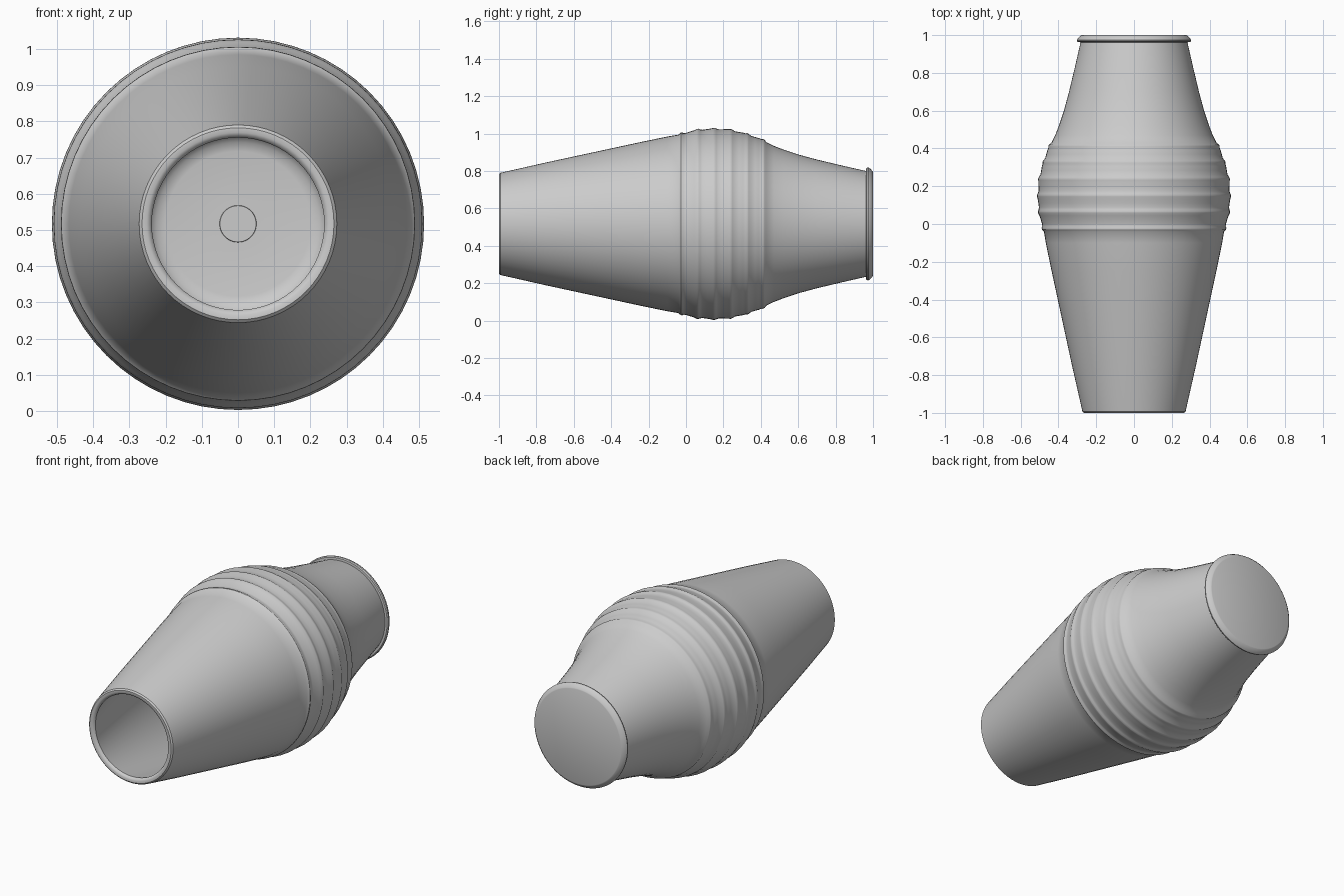
import bpy, bmesh, math

if "Cube" in bpy.data.objects:
    bpy.data.objects.remove(bpy.data.objects["Cube"])

SEGMENTS = 64
AXIS_Z = 0.517


def lathe(name, profile):
    """Revolve (y, radius) points about the lying axis; both ends close on the axis."""
    bm = bmesh.new()
    rings = []
    for y, r in profile:
        if r == 0:
            rings.append([bm.verts.new((0, y, AXIS_Z))])
        else:
            rings.append([bm.verts.new((r * math.cos(a), y, AXIS_Z + r * math.sin(a)))
                          for a in (2 * math.pi * i / SEGMENTS for i in range(SEGMENTS))])
    for a, b in zip(rings, rings[1:]):
        for i in range(SEGMENTS):
            j = (i + 1) % SEGMENTS
            if len(a) == 1:
                bm.faces.new((a[0], b[i], b[j]))
            elif len(b) == 1:
                bm.faces.new((a[i], a[j], b[0]))
            else:
                bm.faces.new((a[i], a[j], b[j], b[i]))
    bmesh.ops.recalc_face_normals(bm, faces=bm.faces)
    mesh = bpy.data.meshes.new(name)
    bm.to_mesh(mesh)
    bm.free()
    obj = bpy.data.objects.new(name, mesh)
    bpy.context.collection.objects.link(obj)
    bpy.context.view_layer.objects.active = obj
    obj.select_set(True)
    bpy.ops.object.shade_smooth_by_angle(angle=math.radians(35))
    return obj


# Rounded mouth rim and long tapering neck
outer = [(-0.985, 0.238), (-0.995, 0.243), (-1.0, 0.252), (-1.0, 0.265),
         (-0.993, 0.273), (-0.75, 0.328), (-0.5, 0.382), (-0.25, 0.436),
         (-0.1, 0.467), (-0.04, 0.477)]

# Raised bands around the belly, with shallow grooves between them
bands = [(-0.02, 0.489), (0.067, 0.509), (0.153, 0.514),
         (0.24, 0.508), (0.327, 0.485), (0.412, 0.454)]
for k, (y, r) in enumerate(bands):
    outer += [(y - 0.008, r - 0.001), (y, r), (y + 0.008, r - 0.004)]
    if k < len(bands) - 1:
        y2, r2 = bands[k + 1]
        outer += [(y + 0.022, r + (r2 - r) * 0.25 - 0.007),
                  ((y + y2) / 2, (r + r2) / 2 - 0.005),
                  (y2 - 0.022, r2 - (r2 - r) * 0.25 - 0.003)]

# Flared shoulder, foot ring and flat base
outer += [(0.43, 0.437), (0.47, 0.417), (0.52, 0.398), (0.6, 0.371), (0.7, 0.344),
          (0.83, 0.313), (0.962, 0.283),
          (0.963, 0.296), (0.968, 0.301), (0.975, 0.302), (0.985, 0.296),
          (0.998, 0.281), (1.0, 0.276), (1.0, 0.0)]

# Hollow inside, from the floor centre back to the mouth
inner = [(0.945, 0.0), (0.945, 0.05), (0.95, 0.051), (0.95, 0.2), (0.945, 0.225),
         (0.925, 0.245), (0.83, 0.278), (0.6, 0.336), (0.47, 0.382), (0.4, 0.418),
         (0.3, 0.455), (0.153, 0.476), (0.06, 0.47), (-0.04, 0.442),
         (-0.5, 0.347), (-0.97, 0.241)]

lathe("vase_body", inner + outer)
